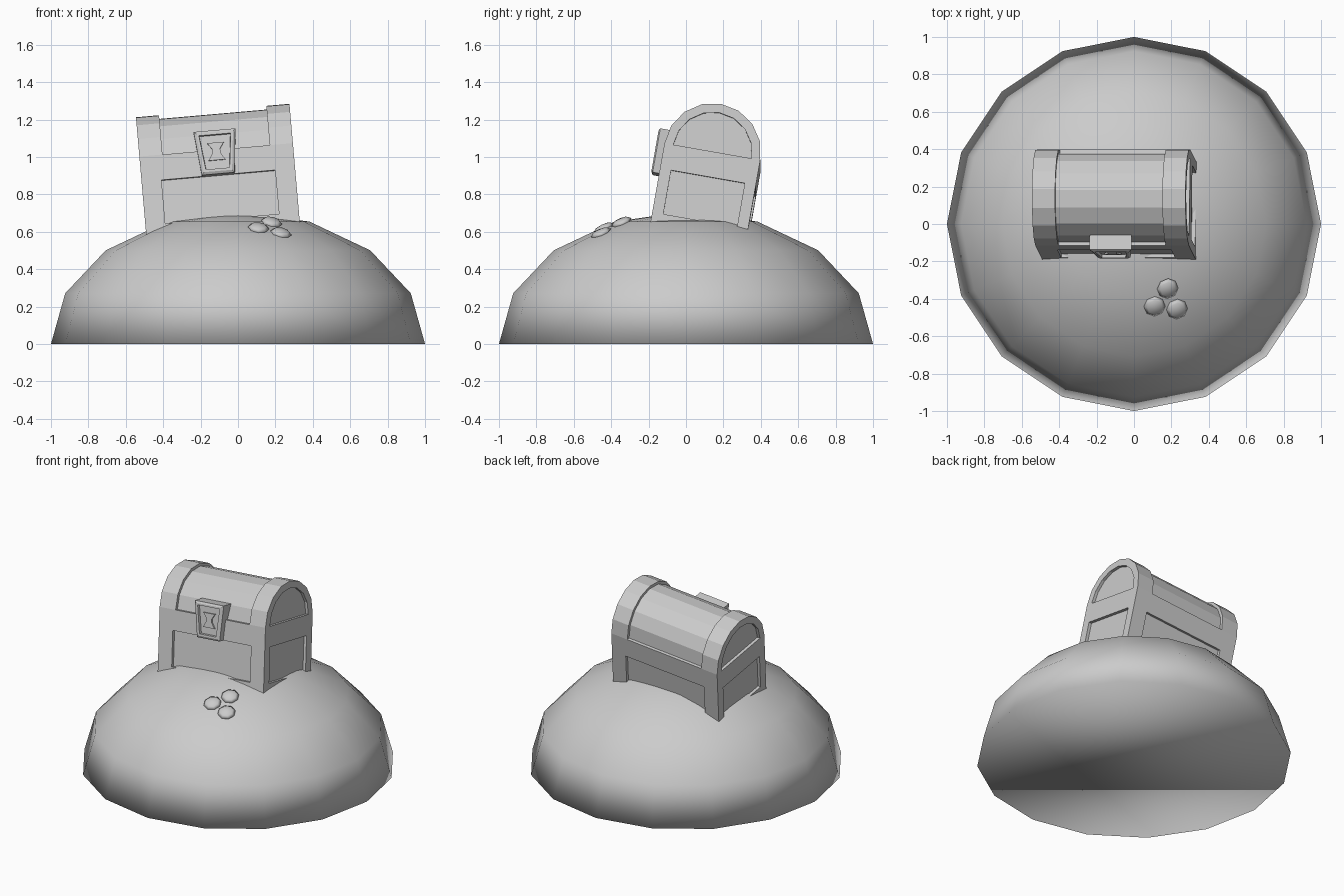
import bpy, bmesh, math
from mathutils import Matrix, Vector, Euler

if "Cube" in bpy.data.objects:
    bpy.data.objects.remove(bpy.data.objects["Cube"])

L, R, BOTTOM, SEAM = 0.412, 0.26, -0.45, -0.086   # half length, arch radius, base, lid seam
CHEST = Matrix.Translation((-0.113, 0.141, 0.993)) @ Euler(
    (math.radians(-10), math.radians(-5), 0)).to_matrix().to_4x4()


def finish(bm, name, matrix=None, smooth=False):
    bmesh.ops.recalc_face_normals(bm, faces=bm.faces[:])
    mesh = bpy.data.meshes.new(name)
    bm.to_mesh(mesh)
    bm.free()
    for p in mesh.polygons:
        p.use_smooth = smooth
    ob = bpy.data.objects.new(name, mesh)
    bpy.context.collection.objects.link(ob)
    if matrix:
        ob.matrix_world = matrix
    return ob


def prism(bm, pts, a, b, axis):
    """Extrude a 2D outline along x (pts are y,z) or y (pts are x,z)."""
    def place(p, t):
        return (t, p[0], p[1]) if axis == 'x' else (p[0], t, p[1])
    lo = [bm.verts.new(place(p, a)) for p in pts]
    hi = [bm.verts.new(place(p, b)) for p in pts]
    n = len(pts)
    faces = [bm.faces.new(lo), bm.faces.new(hi)]
    for i in range(n):
        faces.append(bm.faces.new((lo[i], lo[(i + 1) % n], hi[(i + 1) % n], hi[i])))
    return faces


def arc(r, steps=8):
    return [(r * math.cos(math.pi * i / steps), r * math.sin(math.pi * i / steps))
            for i in range(steps + 1)]


def rect(w, z0, z1):
    return [(-w, z0), (w, z0), (w, z1), (-w, z1)]


# Sand mound: smooth half sphere with a flat base
bm = bmesh.new()
bmesh.ops.create_uvsphere(bm, u_segments=16, v_segments=8, radius=1)
bmesh.ops.delete(bm, geom=[v for v in bm.verts if v.co.z < -0.01], context='VERTS')
bmesh.ops.holes_fill(bm, edges=[e for e in bm.edges if e.is_boundary], sides=0)
bmesh.ops.scale(bm, vec=(1, 1, 0.708), verts=bm.verts[:])
finish(bm, "sand_mound", smooth=True)

# Chest: arched solid
bm = bmesh.new()
prism(bm, [(-R, BOTTOM), (R, BOTTOM)] + arc(R), -L, L, 'x')
chest = finish(bm, "chest")

# Cutter for all recessed panels
D = 0.02
bm = bmesh.new()
prism(bm, arc(R - D) + arc(R + 0.06)[::-1], -0.288, 0.288, 'x')      # lid barrel
for s in (-1, 1):
    prism(bm, rect(0.305, -0.376, -0.137), s * (R - D), s * (R + 0.1), 'y')
    prism(bm, rect(0.2, -0.376, -0.137), s * (L - D), s * (L + 0.1), 'x')
    prism(bm, arc(0.212), s * (L - D), s * (L + 0.1), 'x')           # lid ends
cutter = finish(bm, "panel_cutter")
cutter.hide_render = True
mod = chest.modifiers.new("panels", 'BOOLEAN')
mod.operation, mod.solver, mod.object = 'DIFFERENCE', 'EXACT', cutter
bpy.context.view_layer.objects.active = chest
bpy.ops.object.modifier_apply(modifier=mod.name)
bpy.data.objects.remove(cutter)

# Lid seam and plank seams, cut into the flat faces
bm = bmesh.new()
bm.from_mesh(chest.data)


def seam(z, keep):
    faces = [f for f in bm.faces if keep(f.calc_center_median())]
    geom = set(faces)
    for f in faces:
        geom.update(f.edges)
        geom.update(f.verts)
    bmesh.ops.bisect_plane(bm, geom=list(geom), plane_co=(0, 0, z), plane_no=(0, 0, 1))


def in_panel(c):
    return abs(abs(c.x) - L + D) < 1e-3 or (abs(abs(c.y) - R + D) < 1e-3 and c.z < SEAM)


seam(SEAM, lambda c: True)
for z in (-0.3, -0.217, 0.07, 0.14):
    seam(z, in_panel)
bm.to_mesh(chest.data)
bm.free()
chest.matrix_world = CHEST

# Lock plate: tapered block with a stepped, recessed front
bm = bmesh.new()
plate = [(-0.088, -0.137), (0.088, -0.137), (0.112, 0.1), (-0.112, 0.1)]
front = prism(bm, plate, -0.3, -0.22, 'y')[0]
bmesh.ops.recalc_face_normals(bm, faces=bm.faces[:])
bmesh.ops.inset_region(bm, faces=[front], thickness=0.018, depth=0.008)
bmesh.ops.inset_region(bm, faces=[front], thickness=0.018, depth=0)
bmesh.ops.inset_region(bm, faces=[front], thickness=0.003, depth=-0.018)
finish(bm, "lock_plate", CHEST)

# Keyhole: raised hourglass
bm = bmesh.new()
prism(bm, [(-0.045, -0.062), (0.045, -0.062), (0.022, -0.025), (0.022, 0.0),
           (0.045, 0.033), (-0.045, 0.033), (-0.022, 0.0), (-0.022, -0.025)],
      -0.3, -0.27, 'y')
finish(bm, "keyhole", CHEST)

# Coins lying on the slope
for i, (x, y) in enumerate([(0.11, -0.44), (0.18, -0.345), (0.23, -0.455)]):
    r = math.hypot(x, y)
    z = 0.654 - (r - 0.383) * 0.475
    normal = Vector((0.43 * x / r, 0.43 * y / r, 0.9))
    bm = bmesh.new()
    bmesh.ops.create_uvsphere(bm, u_segments=8, v_segments=4, radius=0.058)
    bmesh.ops.scale(bm, vec=(1, 1, 0.35), verts=bm.verts[:])
    turn = Vector((0, 0, 1)).rotation_difference(normal).to_matrix().to_4x4()
    finish(bm, "coin_%d" % (i + 1), Matrix.Translation((x, y, z)) @ turn, smooth=True)
